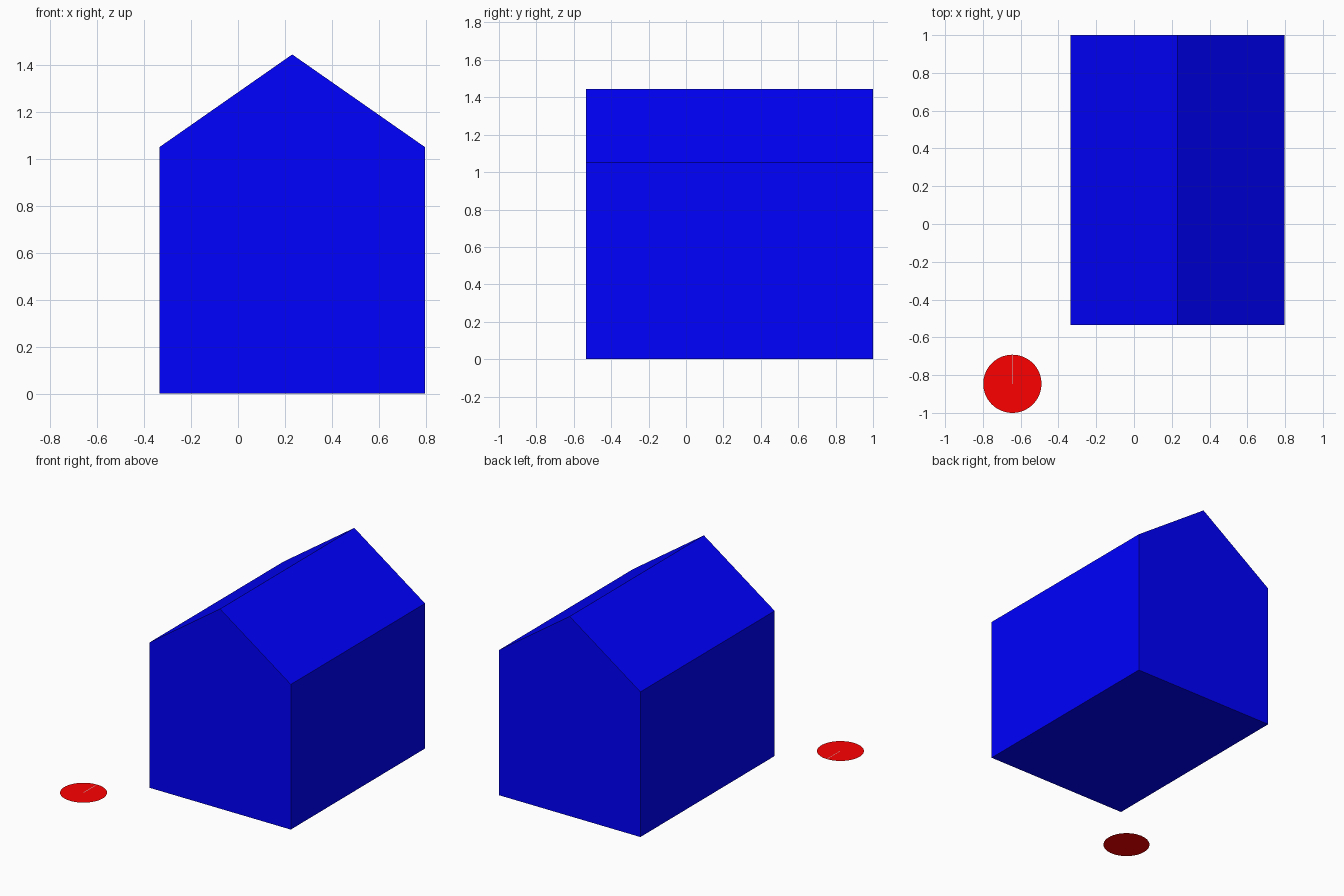
import bpy, bmesh, math

if "Cube" in bpy.data.objects:
    bpy.data.objects.remove(bpy.data.objects["Cube"])


def make_material(name, color):
    mat = bpy.data.materials.new(name)
    mat.diffuse_color = color
    mat.use_nodes = True
    mat.node_tree.nodes["Principled BSDF"].inputs["Base Color"].default_value = mat.diffuse_color
    return mat


def extruded(name, profile, offset, mat=None):
    """Make a face from profile points; extrude it by offset when given."""
    bm = bmesh.new()
    face = bm.faces.new([bm.verts.new(p) for p in profile])
    if offset:
        geom = bmesh.ops.extrude_face_region(bm, geom=[face], use_keep_orig=True)["geom"]
        bmesh.ops.translate(bm, vec=offset,
                            verts=[v for v in geom if isinstance(v, bmesh.types.BMVert)])
        bmesh.ops.recalc_face_normals(bm, faces=bm.faces)
    mesh = bpy.data.meshes.new(name)
    bm.to_mesh(mesh)
    bm.free()
    obj = bpy.data.objects.new(name, mesh)
    bpy.context.collection.objects.link(obj)
    if mat:
        mesh.materials.append(mat)
    return obj


blue = make_material("blue", (0, 0, 1, 1))
red = make_material("red", (1, 0, 0, 1))

# House: gabled profile extruded from front to back
x0, x1, y0, y1 = -0.335, 0.797, -0.535, 1.0
eave, ridge = 1.05, 1.445
gable = [(x0, y0, 0), (x1, y0, 0), (x1, y0, eave),
         ((x0 + x1) / 2, y0, ridge), (x0, y0, eave)]
extruded("house", gable, (0, y1 - y0, 0), blue)

# Flat marker disc on the ground
cx, cy, r, n = -0.644, -0.846, 0.154, 64
circle = [(cx + r * math.cos(2 * math.pi * i / n),
           cy + r * math.sin(2 * math.pi * i / n), 0) for i in range(n)]
extruded("marker_disc", circle, None, red)

# Thin heading line from the disc centre towards the back
w, z = 0.002, 0.001
extruded("heading_line", [(cx - w, cy, z), (cx + w, cy, z),
                          (cx + w, cy + r, z), (cx - w, cy + r, z)], None)
